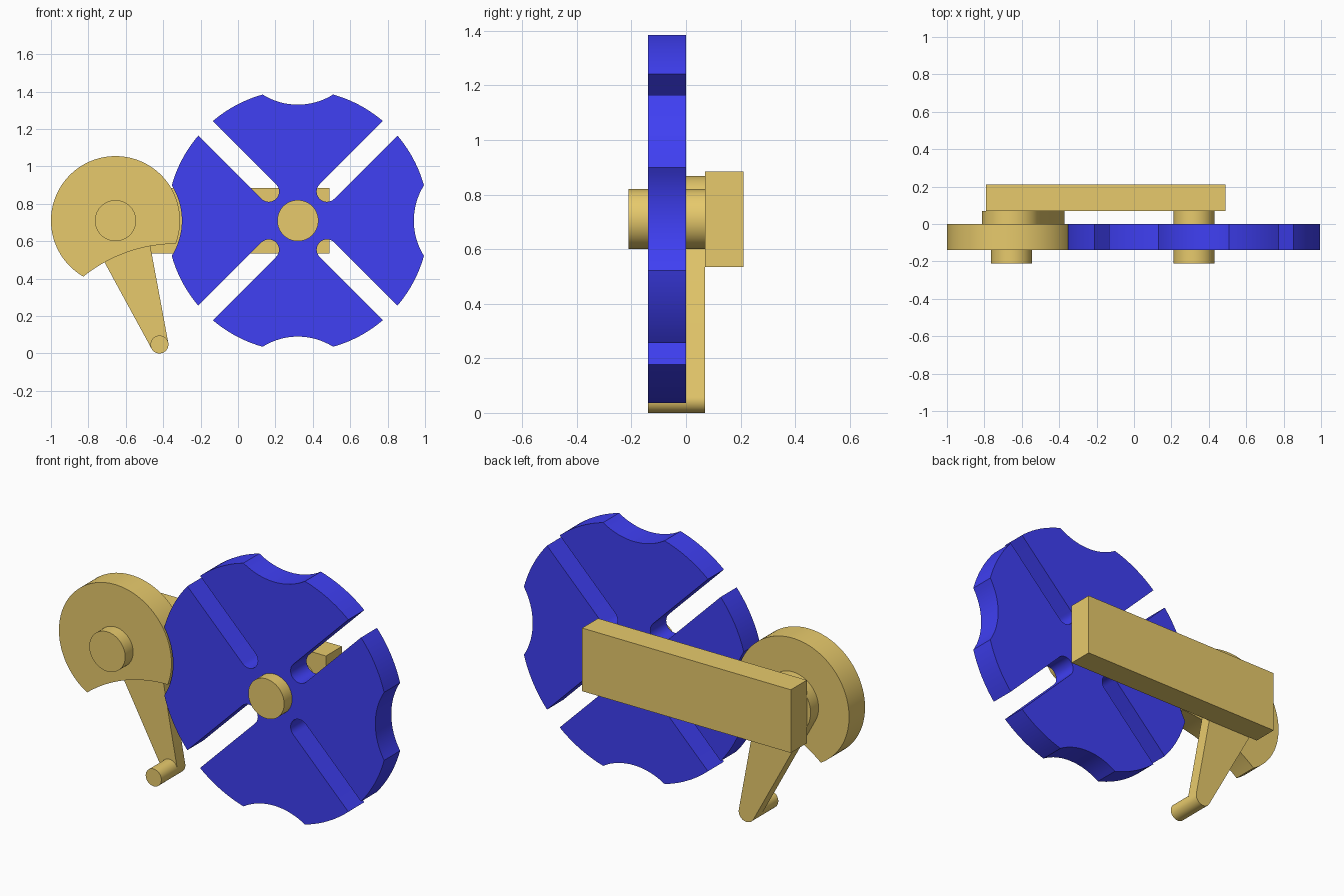
import bpy, bmesh
from math import sin, cos, pi, radians, atan2, acos, sqrt, hypot

if "Cube" in bpy.data.objects:
    bpy.data.objects.remove(bpy.data.objects["Cube"])

def material(name, rgb):
    m = bpy.data.materials.new(name)
    m.diffuse_color = (*rgb, 1)
    m.use_nodes = True
    m.node_tree.nodes["Principled BSDF"].inputs["Base Color"].default_value = m.diffuse_color
    return m

GOLD = material("gold", (0.80, 0.59, 0.15))
BLUE = material("blue", (0.05, 0.05, 0.90))

def arc(cx, cz, r, a0, a1, n):
    """Points along an arc in the x-z plane, both ends included."""
    return [(cx + r * cos(a0 + (a1 - a0) * i / n), cz + r * sin(a0 + (a1 - a0) * i / n))
            for i in range(n + 1)]

def plate(name, outline, y0, y1, mat):
    """Extrude an x-z outline from y0 to y1."""
    bm = bmesh.new()
    face = bm.faces.new([bm.verts.new((x, y0, z)) for x, z in outline])
    out = bmesh.ops.extrude_face_region(bm, geom=[face])["geom"]
    bmesh.ops.translate(bm, vec=(0, y1 - y0, 0),
                        verts=[v for v in out if isinstance(v, bmesh.types.BMVert)])
    bmesh.ops.recalc_face_normals(bm, faces=bm.faces)
    me = bpy.data.meshes.new(name)
    bm.to_mesh(me)
    bm.free()
    me.materials.append(mat)
    ob = bpy.data.objects.new(name, me)
    bpy.context.collection.objects.link(ob)
    bpy.ops.object.select_all(action='DESELECT')
    ob.select_set(True)
    bpy.context.view_layer.objects.active = ob
    bpy.ops.object.shade_smooth_by_angle(angle=radians(25))
    return ob

def rod(name, x, z, r, y0, y1):
    return plate(name, arc(x, z, r, 0, 2 * pi, 64)[:-1], y0, y1, GOLD)

WX, CX, Z = 0.32, -0.655, 0.71      # wheel centre, crank centre, shared height
D = WX - CX
PX, PZ = -0.42, 0.048               # drive pin

# Slotted wheel: four slots on the diagonals, four locking hollows between
R, W, SLOT, HOLLOW = 0.70, 0.055, 0.22, 0.355
tip = acos((R * R + D * D - HOLLOW ** 2) / (2 * R * D))
mouth = atan2(W, sqrt(R * R - W * W))
spread = atan2(R * sin(tip), D - R * cos(tip))
outline = []
for k in range(4):
    a = radians(45 + 90 * k)
    b = a + pi / 4
    outline += arc(WX, Z, R, a - pi / 4 + tip, a - mouth, 10)
    outline += arc(WX + SLOT * cos(a), Z + SLOT * sin(a), W, a - pi / 2, a - 3 * pi / 2, 16)
    outline += arc(WX, Z, R, a + mouth, b - tip, 10)
    outline += arc(WX + D * cos(b), Z + D * sin(b), HOLLOW,
                   b + pi + spread, b + pi - spread, 16)[1:-1]
plate("slotted_wheel", outline, -0.14, 0, BLUE)

# Locking disc with a relief arc facing the pin
r, relief = 0.345, 0.795
aim = atan2(PZ - Z, PX - CX)
half = acos((r * r + D * D - relief ** 2) / (2 * r * D))
back = atan2(r * sin(half), D - r * cos(half))
outline = arc(CX, Z, r, aim + half, aim + 2 * pi - half, 72)
outline += arc(CX + D * cos(aim), Z + D * sin(aim), relief,
               aim + pi + back, aim + pi - back, 24)[1:-1]
plate("locking_disc", outline, -0.14, 0, GOLD)

# Tapered crank arm with rounded ends
hub, end = 0.158, 0.048
t = acos((hub - end) / hypot(PX - CX, PZ - Z))
plate("crank_arm", arc(CX, Z, hub, aim + t, aim + 2 * pi - t, 48)
      + arc(PX, PZ, end, aim - t, aim + t, 24), 0, 0.07, GOLD)
rod("drive_pin", PX, PZ, end, -0.14, 0)

# Axles and the rear base bar
rod("crank_axle", CX, Z, 0.11, -0.21, 0.08)
rod("wheel_axle", WX, Z, 0.11, -0.21, 0.08)
plate("base_bar", [(-0.79, 0.535), (0.49, 0.535), (0.49, 0.885), (-0.79, 0.885)],
      0.07, 0.21, GOLD)
